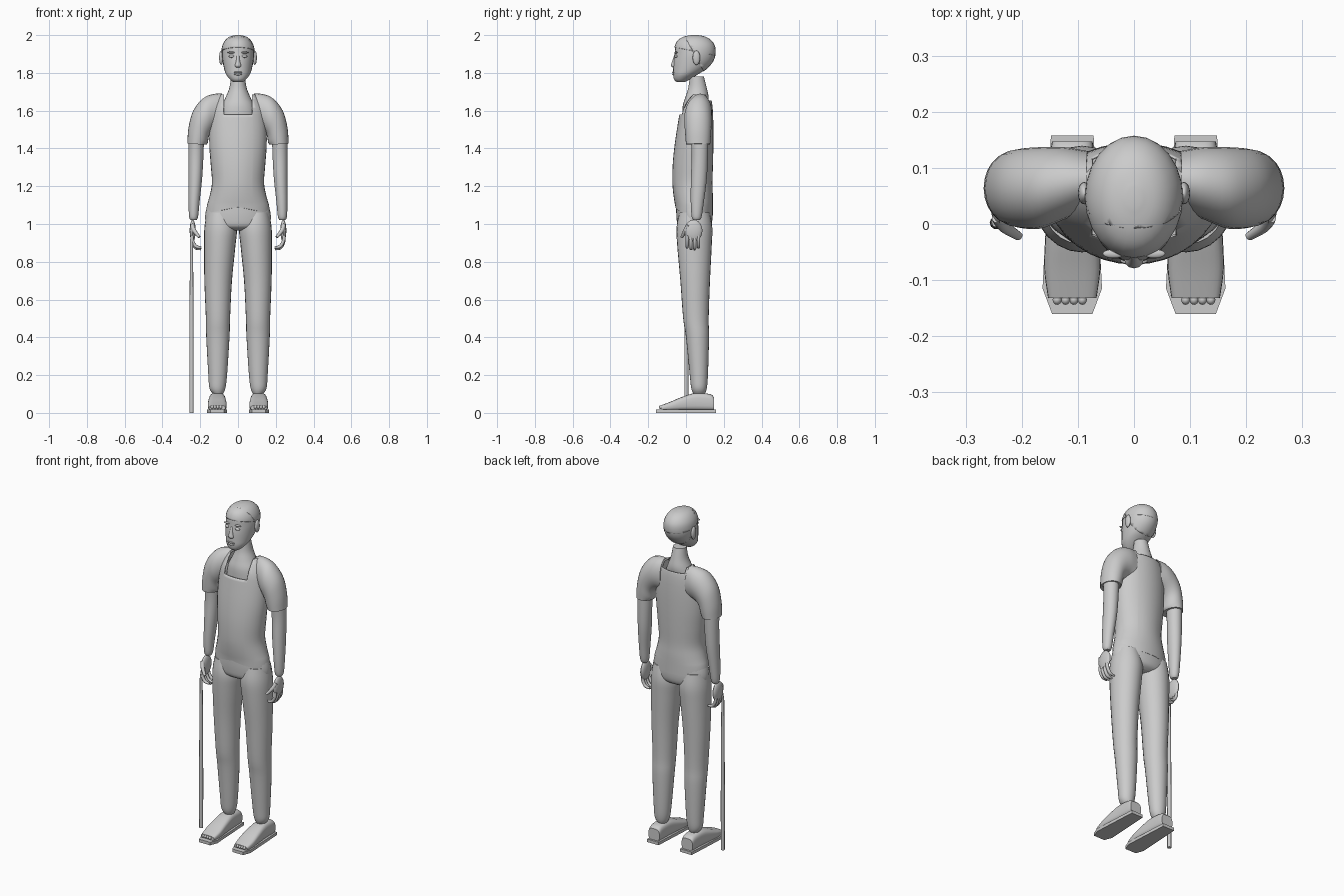
import bpy
import bmesh
import math
from mathutils import Vector

if "Cube" in bpy.data.objects:
    bpy.data.objects.remove(bpy.data.objects["Cube"])

# One plain grey for the whole figure
grey = bpy.data.materials.new("plain_grey")
grey.use_nodes = True
colour = (0.6, 0.6, 0.6, 1)
grey.diffuse_color = colour
grey.node_tree.nodes["Principled BSDF"].inputs["Base Color"].default_value = colour


def finish(name, bm, mirror=False, thickness=0):
    """Turn a bmesh into a smooth shaded object, optionally mirrored across x."""
    bmesh.ops.recalc_face_normals(bm, faces=bm.faces)
    mesh = bpy.data.meshes.new(name)
    bm.to_mesh(mesh)
    bm.free()
    mesh.materials.append(grey)
    mesh.shade_smooth()
    mesh.set_sharp_from_angle(angle=math.radians(40))
    obj = bpy.data.objects.new(name, mesh)
    bpy.context.collection.objects.link(obj)
    if thickness:
        solid = obj.modifiers.new("thickness", "SOLIDIFY")
        solid.thickness = thickness
    if mirror:
        obj.modifiers.new("other_side", "MIRROR")
    return obj


def spline(a, b, c, d, t):
    """Smooth curve between b and c."""
    return b + (c - a) * (t / 2) + (a - b * 2.5 + c * 2 - d / 2) * t**2 \
        + ((b - c) * 3 + d - a) * (t**3 / 2)


def loft(rings, steps=4, sides=24, square=1.0):
    """Skin a list of (centre, u radius, v radius) rings and cap both ends."""
    last = len(rings) - 1
    smooth = []
    for i in range(last):
        near = [rings[max(0, min(last, i + k))] for k in (-1, 0, 1, 2)]
        for s in range(steps):
            smooth.append([spline(*column, s / steps) for column in zip(*near)])
    smooth.append(rings[last])
    bm = bmesh.new()
    loops = []
    for centre, u, v in smooth:
        loop = []
        for k in range(sides):
            angle = math.tau * k / sides
            c, s = math.cos(angle), math.sin(angle)
            c = math.copysign(abs(c) ** square, c)
            s = math.copysign(abs(s) ** square, s)
            loop.append(bm.verts.new(centre + u * c + v * s))
        loops.append(loop)
    for low, high in zip(loops, loops[1:]):
        for k in range(sides):
            n = (k + 1) % sides
            bm.faces.new((low[k], low[n], high[n], high[k]))
    bm.faces.new(loops[0])
    bm.faces.new(loops[-1])
    return bm


def slant(outer_x, outer_z, inner_x, inner_z, front, back):
    """Ring spanning an outer and an inner point, from front to back."""
    a, b = Vector((outer_x, 0, outer_z)), Vector((inner_x, 0, inner_z))
    middle = (a + b) / 2 + Vector((0, (front + back) / 2, 0))
    return middle, (a - b) / 2, Vector((0, (back - front) / 2, 0))


def limb(z, outer, inner, front, back):
    return slant(outer, z, inner, z, front, back)


def level(z, half, front, back):
    return slant(half, z, -half, z, front, back)


def tube(name, points, radius, mirror=True):
    """Round rod with softened ends along a path."""
    points = [Vector(p) for p in points]
    rings = []
    for i, p in enumerate(points):
        along = points[min(i + 1, len(points) - 1)] - points[max(i - 1, 0)]
        u = along.cross(Vector((0, 1, 0))).normalized()
        v = along.normalized().cross(u)
        r = radius * (0.7 if i == len(points) - 1 else 1)
        rings.append((p, u * r, v * r))
    return finish(name, loft(rings, sides=10), mirror)


def blob(name, centre, size, mirror=False):
    bm = bmesh.new()
    bmesh.ops.create_uvsphere(bm, u_segments=16, v_segments=10, radius=1)
    bmesh.ops.scale(bm, vec=size, verts=bm.verts)
    bmesh.ops.translate(bm, vec=centre, verts=bm.verts)
    return finish(name, bm, mirror)


def cut(bm, point, normal, discard=False):
    bmesh.ops.bisect_plane(bm, geom=bm.verts[:] + bm.edges[:] + bm.faces[:],
                           plane_co=point, plane_no=normal, clear_inner=discard)


# Head
skull = [level(*r) for r in (
    (1.752, .025, -.05, -.005), (1.765, .042, -.063, .02), (1.79, .062, -.068, .06),
    (1.82, .073, -.068, .105), (1.86, .081, -.066, .14), (1.9, .085, -.06, .153),
    (1.94, .081, -.056, .15), (1.97, .065, -.04, .13), (1.988, .042, -.01, .1),
    (1.996, .012, .03, .065))]
finish("head", loft(skull))

# Hair: a crown over the forehead and a part behind the ears
for name, point, normal in (("hair_crown", (0, -.06, 1.935), (0, .2, 1)),
                            ("hair_back", (0, .06, 1.87), (0, 1, .55))):
    bm = loft(skull)
    pivot = Vector((0, .05, 1.88))
    for v in bm.verts:
        v.co = pivot + (v.co - pivot) * 1.035
    cut(bm, point, normal, discard=True)
    finish(name, bm, thickness=.005)

# Face
nose = [level(*r) for r in ((1.828, .01, -.07, -.05), (1.838, .017, -.079, -.05),
                            (1.86, .011, -.074, -.05), (1.895, .007, -.062, -.05))]
finish("nose", loft(nose, sides=12))
blob("eyes", (.034, -.053, 1.888), (.015, .009, .008), True)
blob("eyebrows", (.036, -.053, 1.908), (.02, .008, .005), True)
blob("upper_lip", (0, -.066, 1.803), (.024, .007, .005))
blob("lower_lip", (0, -.066, 1.793), (.02, .007, .006))
blob("ears", (.089, .055, 1.88), (.011, .02, .038), True)

# Neck and upper chest
neck = [level(*r) for r in ((1.54, .1, -.02, .11), (1.62, .088, -.018, .115),
                            (1.67, .066, -.004, .12), (1.72, .046, .012, .11),
                            (1.78, .037, .02, .095))]
finish("neck", loft(neck))

# Shirt body with a square neckline and a curved hem
body = [level(*r) for r in (
    (1.09, .168, -.056, .142), (1.15, .15, -.066, .142), (1.22, .138, -.072, .14),
    (1.32, .145, -.07, .143), (1.42, .152, -.06, .145), (1.52, .15, -.045, .145),
    (1.6, .14, -.03, .142), (1.65, .12, -.008, .136), (1.685, .092, .015, .125))]
bm = loft(body, sides=32)
for v in bm.verts:
    if v.co.z < 1.1:
        v.co.z -= .2 * abs(v.co.x) if v.co.y < .1 else .045
half_neck, front_neck, back_neck = .075, 1.58, 1.655
cut(bm, (half_neck, 0, 0), (1, 0, 0))
cut(bm, (-half_neck, 0, 0), (1, 0, 0))
cut(bm, (0, 0, front_neck), (0, 0, 1))
cut(bm, (0, 0, back_neck), (0, 0, 1))
opening = []
for f in bm.faces:
    c = f.calc_center_median()
    edge = front_neck if c.y < .06 else back_neck
    if abs(c.x) < half_neck and c.z > edge:
        opening.append(f)
bmesh.ops.delete(bm, geom=opening, context="FACES")
finish("shirt", bm, thickness=.004)

# Sleeves
sleeve = [slant(*r) for r in (
    (.085, 1.69, .08, 1.5, .025, .13), (.13, 1.688, .12, 1.5, .008, .137),
    (.185, 1.665, .145, 1.48, -.008, .137), (.237, 1.6, .155, 1.46, -.008, .135),
    (.262, 1.51, .16, 1.43, -.004, .132), (.268, 1.425, .168, 1.42, .0, .128))]
finish("sleeves", loft(sleeve), True)

# Arms
arm = [limb(*r) for r in (
    (1.46, .262, .18, .025, .118), (1.36, .262, .183, .03, .116),
    (1.24, .262, .19, .026, .11), (1.12, .262, .203, .025, .095),
    (1.04, .259, .211, .03, .083), (1.02, .25, .22, .04, .073))]
finish("arms", loft(arm), True)

# Hands
blob("palms", (.24, .04, .965), (.016, .047, .058), True)
tube("thumbs", [(.243, .012, .995), (.232, -.004, .965), (.205, -.022, .93)], .011)
for i, name in enumerate(("index", "middle", "ring", "little")):
    y = .006 + .02 * i
    drop = .008 * abs(i - 1.5)
    tube(name + "_fingers", [(.243, y, .94), (.241, y, .9 + drop),
                             (.224, y, .87 + drop), (.195, y, .863 + drop)], .009)

# Trousers
seat = [level(*r) for r in ((1.18, .13, -.05, .12), (1.1, .162, -.052, .137),
                            (1.03, .174, -.05, .14), (.985, .155, -.04, .13),
                            (.965, .08, .0, .1))]
finish("trouser_seat", loft(seat, sides=32))
leg = [limb(*r) for r in (
    (1.06, .165, .03, -.035, .125), (.98, .178, .006, -.05, .139),
    (.88, .18, .014, -.046, .136), (.7, .178, .032, -.03, .127),
    (.5, .17, .042, -.015, .12), (.4, .168, .045, .0, .122),
    (.2, .157, .058, .02, .116), (.13, .151, .067, .028, .11),
    (.1, .132, .08, .04, .1))]
finish("trouser_legs", loft(leg), True)

# Shoes: a faceted sole, a sloping upper and bare toe tips
foot_x = .11
bm = bmesh.new()
outline = [(.038, .158), (.046, .02), (.053, -.115), (.036, -.16)]
outline += [(-w, y) for w, y in reversed(outline)]
base = bm.faces.new([bm.verts.new((foot_x + w, y, 0)) for w, y in outline])
top = bmesh.ops.extrude_face_region(bm, geom=[base])["geom"]
bmesh.ops.translate(bm, vec=(0, 0, .018),
                    verts=[g for g in top if isinstance(g, bmesh.types.BMVert)])
finish("shoe_soles", bm, True)
upper = []
for y, half, height in ((.147, .036, .085), (.125, .039, .1), (.05, .043, .105),
                        (-.02, .048, .085), (-.08, .05, .06), (-.132, .043, .04)):
    mid = (.012 + height) / 2
    upper.append((Vector((foot_x, y, mid)), Vector((half, 0, 0)),
                  Vector((0, 0, height - mid))))
finish("shoe_uppers", loft(upper, square=.6), True)
for i in range(4):
    blob("toes", (foot_x - .018 + .015 * i, -.135, .03), (.008, .009, .009), True)

# Walking cane, held in the right hand
tube("cane", [(-.246, .002, 0), (-.246, .002, .45), (-.246, .002, .92)], .011, False)
bpy.data.objects["cane"].data.set_sharp_from_angle(angle=math.radians(60))
